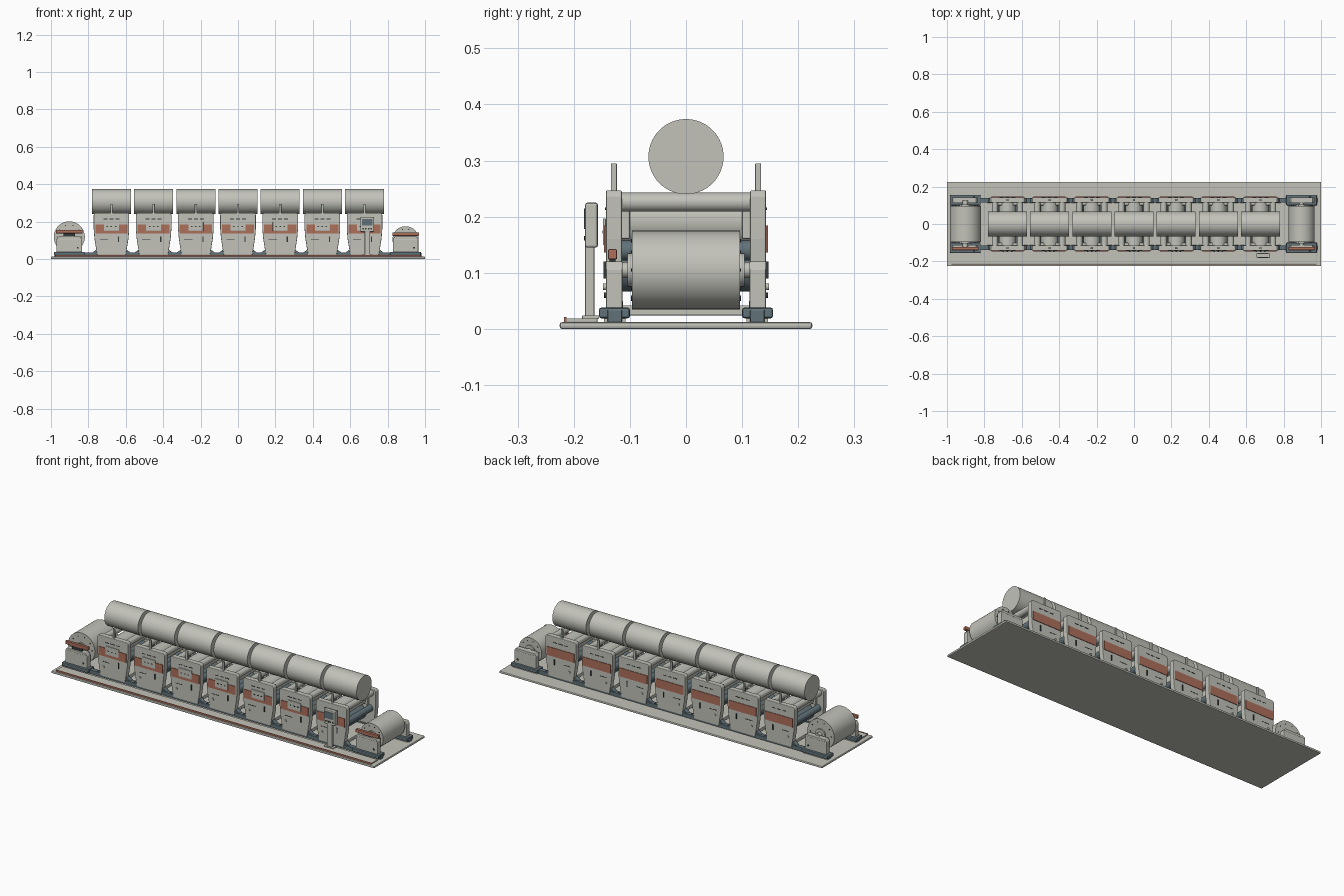
import bpy, bmesh, math
from mathutils import Matrix

cube = bpy.data.objects.get("Cube")
if cube:
    bpy.data.objects.remove(cube, do_unlink=True)


def material(name, rgb):
    m = bpy.data.materials.new(name)
    m.use_nodes = True
    m.diffuse_color = (*rgb, 1)
    m.node_tree.nodes["Principled BSDF"].inputs["Base Color"].default_value = (*rgb, 1)
    return m


GREY = material("warm grey paint", (0.54, 0.54, 0.49))
RUST = material("rust red", (0.42, 0.16, 0.105))
TEAL = material("dark slate teal", (0.12, 0.17, 0.19))
DARK = material("near black", (0.035, 0.04, 0.042))


def finish(name, bm, mat, bevel=0, smooth=False):
    bmesh.ops.recalc_face_normals(bm, faces=bm.faces)
    mesh = bpy.data.meshes.new(name)
    bm.to_mesh(mesh)
    bm.free()
    mesh.materials.append(mat)
    ob = bpy.data.objects.new(name, mesh)
    bpy.context.collection.objects.link(ob)
    if bevel:
        mod = ob.modifiers.new("bevel", 'BEVEL')
        mod.width, mod.segments = bevel, 2
        mod.limit_method = 'ANGLE'
    if smooth:
        bpy.ops.object.select_all(action='DESELECT')
        bpy.context.view_layer.objects.active = ob
        ob.select_set(True)
        bpy.ops.object.shade_smooth_by_angle(angle=math.radians(35))
    return ob


def box(name, x, y, z, mat, bevel=0):
    """Box from (low, high) pairs on each axis."""
    bm = bmesh.new()
    bmesh.ops.create_cube(bm, size=1)
    for v in bm.verts:
        v.co = [p[0] + (p[1] - p[0]) * (c + 0.5) for p, c in zip((x, y, z), v.co)]
    return finish(name, bm, mat, bevel)


def rod(name, centre, radius, length, axis, mat, sides=48):
    bm = bmesh.new()
    turn = Matrix.Rotation(math.pi / 2, 4, 'Y' if axis == 'X' else 'X')
    bmesh.ops.create_cone(bm, cap_ends=True, segments=sides, radius1=radius,
                          radius2=radius, depth=length,
                          matrix=Matrix.Translation(centre) @ turn)
    return finish(name, bm, mat, smooth=True)


def plate(name, points, y, mat, bevel=0):
    """Outline in x and z, extruded between two y values."""
    bm = bmesh.new()
    face = bm.faces.new([bm.verts.new((px, y[0], pz)) for px, pz in points])
    new = bmesh.ops.extrude_face_region(bm, geom=[face])["geom"]
    for v in new:
        if isinstance(v, bmesh.types.BMVert):
            v.co.y = y[1]
    return finish(name, bm, mat, bevel)


def span(mid, half):
    return (mid - half, mid + half)


def outer(side, a, b):
    """A y range given by distances from the middle, on one side."""
    return tuple(sorted((side * a, side * b)))


# Floor plate, walkway and rails
box("base_plate", (-1, 1), (-0.225, 0.225), (0, 0.012), GREY, 0.004)
box("walkway", (-0.975, 0.975), (-0.213, -0.158), (0.012, 0.019), GREY, 0.001)
box("walkway_edge", (-0.975, 0.975), (-0.217, -0.213), (0.012, 0.021), RUST)
for side in (-1, 1):
    box("rail", (-0.98, 0.98), outer(side, 0.114, 0.14), (0.012, 0.034), TEAL, 0.002)


# One press unit: two side frames, rollers between them, drum above
def press_unit(cx):
    half = [(0.076, 0.02), (0.083, 0.06), (0.091, 0.11), (0.095, 0.16), (0.095, 0.238), (0.087, 0.247)]
    outline = [(cx + a, z) for a, z in half] + [(cx - a, z) for a, z in reversed(half)]
    for side in (-1, 1):
        plate("side_frame", outline, outer(side, 0.114, 0.143), GREY, 0.003)
        foot = [(cx - 0.108, 0.03), (cx + 0.108, 0.03), (cx + 0.08, 0.05), (cx - 0.08, 0.05)]
        plate("frame_foot", foot, outer(side, 0.112, 0.136), TEAL)
        box("post", span(cx, 0.006), outer(side, 0.123, 0.134), (0.24, 0.295), GREY, 0.002)
        box("colour_band", span(cx, 0.086), outer(side, 0.142, 0.146), (0.136, 0.184), RUST)
        if side < 0:
            box("name_panel", span(cx, 0.04), outer(side, 0.143, 0.148), (0.15, 0.197), GREY, 0.001)
            for i in (-1, 0, 1):
                box("panel_button", span(cx + i * 0.022, 0.004), outer(side, 0.147, 0.149),
                    (0.17, 0.175), DARK)
        for i in (-1, 0, 1):
            box("vent_slot", span(cx + i * 0.032, 0.011), outer(side, 0.142, 0.144),
                (0.212, 0.216), DARK)
        box("door_handle", span(cx + 0.038, 0.003), outer(side, 0.142, 0.147), (0.09, 0.12), DARK)
        box("door_seam", span(cx - 0.04, 0.022), outer(side, 0.142, 0.144), (0.103, 0.106), DARK)
        rod("pivot_cap", (cx - 0.055, side * 0.144, 0.075), 0.006, 0.008, 'Y', GREY, 16)
        box("bearing_block", span(cx, 0.055), outer(side, 0.1, 0.115), (0.16, 0.225), GREY, 0.003)
    rod("main_roller", (cx, 0, 0.192), 0.045, 0.23, 'Y', GREY)
    rod("lower_roller", (cx, 0, 0.105), 0.038, 0.23, 'Y', TEAL)
    for sx in (-1, 1):
        rod("guide_roller", (cx + sx * 0.067, 0, 0.226), 0.017, 0.23, 'Y', GREY, 32)
        rod("ink_roller", (cx + sx * 0.062, 0, 0.14), 0.018, 0.23, 'Y', TEAL, 32)
    box("cross_beam", span(cx, 0.07), (-0.115, 0.115), (0.024, 0.042), GREY, 0.002)
    rod("overhead_drum", (cx, 0, 0.307), 0.067, 0.208, 'X', GREY, 64)


for n in range(-3, 4):
    press_unit(n * 0.2255)


# Reel stand with its roll of material
def reel_stand(cx, radius, cz, bar_z):
    rod("reel", (cx, 0, cz), radius, 0.192, 'Y', GREY, 64)
    rod("reel_shaft", (cx, 0, cz), 0.014, 0.25, 'Y', GREY, 24)
    for side in (-1, 1):
        rod("reel_hub", (cx, side * 0.098, cz), 0.03, 0.012, 'Y', GREY, 32)
        for k in range(10):
            a = math.tau * k / 10
            rod("reel_bolt", (cx + math.cos(a) * radius * 0.78, side * 0.096,
                              cz + math.sin(a) * radius * 0.78), 0.003, 0.004, 'Y', DARK, 8)
        box("stand_foot", span(cx, 0.082), outer(side, 0.1, 0.155), (0.019, 0.038), TEAL, 0.004)
        box("foot_pad", span(cx, 0.075), outer(side, 0.108, 0.146), (0.012, 0.02), GREY)
        box("stand_body", span(cx, 0.068), outer(side, 0.113, 0.143), (0.036, 0.108), GREY, 0.003)
        cap = [(cx - 0.068, 0.106), (cx + 0.068, 0.106), (cx + 0.058, 0.12), (cx - 0.058, 0.12)]
        plate("stand_cap", cap, outer(side, 0.113, 0.143), GREY, 0.002)
        rod("stand_bolt", (cx + 0.045, side * 0.143, 0.06), 0.005, 0.006, 'Y', DARK, 12)
    box("guard_bar", span(cx, 0.071), (-0.139, -0.123), span(bar_z, 0.009), RUST, 0.002)
    box("guard_support", span(cx, 0.03), (-0.136, -0.126), (0.115, bar_z), DARK)


reel_stand(-0.902, 0.083, 0.118, 0.146)
reel_stand(0.896, 0.07, 0.105, 0.133)

# Operator console
box("console_foot", (0.66, 0.72), (-0.185, -0.155), (0.018, 0.024), GREY, 0.001)
box("console_column", (0.677, 0.707), (-0.18, -0.163), (0.02, 0.15), GREY, 0.003)
box("console_head", (0.655, 0.727), (-0.18, -0.157), (0.145, 0.225), GREY, 0.004)
box("console_screen", (0.664, 0.718), (-0.182, -0.179), (0.178, 0.215), TEAL)
for k in range(4):
    box("console_key", span(0.67 + k * 0.014, 0.004), (-0.182, -0.179), (0.158, 0.166), DARK)
